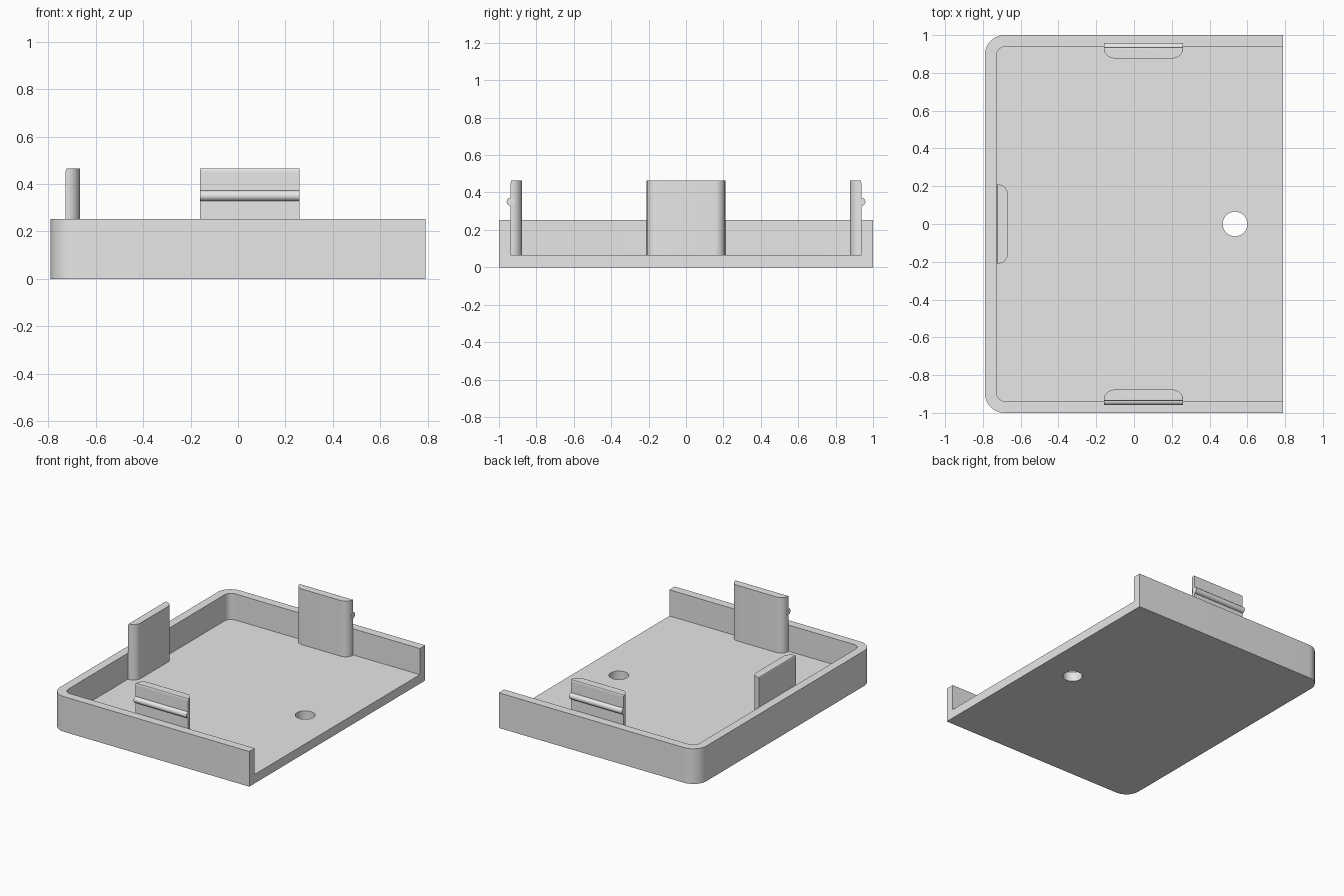
import bpy, bmesh
from math import cos, sin, pi, radians
from mathutils import Matrix

old = bpy.data.objects.get("Cube")
if old:
    bpy.data.objects.remove(old, do_unlink=True)

grey = bpy.data.materials.new("light_grey")
grey.use_nodes = True
grey.diffuse_color = (0.8, 0.8, 0.8, 1)
grey.node_tree.nodes["Principled BSDF"].inputs["Base Color"].default_value = (0.8, 0.8, 0.8, 1)

FLOOR, RIM, CLIP_TOP = 0.065, 0.253, 0.465
HALF_X, HALF_Y, WALL = 0.79, 1.0, 0.061
THICK = 0.06


def finish(bm, name):
    bmesh.ops.recalc_face_normals(bm, faces=bm.faces)
    mesh = bpy.data.meshes.new(name)
    bm.to_mesh(mesh)
    bm.free()
    ob = bpy.data.objects.new(name, mesh)
    bpy.context.collection.objects.link(ob)
    mesh.materials.append(grey)
    return ob


def activate(ob):
    bpy.ops.object.select_all(action='DESELECT')
    ob.select_set(True)
    bpy.context.view_layer.objects.active = ob


def tray_block(name, x0, x1, half_y, z0, z1, radius):
    """Slab whose two corners on the -x side are rounded."""
    outline = [(x1, -half_y), (x1, half_y)]
    for sign, start in ((1, pi / 2), (-1, pi)):
        for i in range(13):
            a = start + i / 12 * pi / 2
            outline.append((x0 + radius + radius * cos(a),
                            sign * (half_y - radius) + radius * sin(a)))
    bm = bmesh.new()
    face = bm.faces.new([bm.verts.new((x, y, z0)) for x, y in outline])
    top = bmesh.ops.extrude_face_region(bm, geom=[face])["geom"]
    verts = [g for g in top if isinstance(g, bmesh.types.BMVert)]
    bmesh.ops.translate(bm, verts=verts, vec=(0, 0, z1 - z0))
    return finish(bm, name)


def cut(ob, cutter):
    activate(ob)
    mod = ob.modifiers.new("cut", 'BOOLEAN')
    mod.operation = 'DIFFERENCE'
    mod.solver = 'EXACT'
    mod.object = cutter
    bpy.ops.object.modifier_apply(modifier=mod.name)
    bpy.data.objects.remove(cutter, do_unlink=True)


# Tray: rounded slab, hollowed and open on the +x side, with a floor hole
tray = tray_block("tray", -HALF_X, HALF_X, HALF_Y, 0, RIM, 0.105)
cut(tray, tray_block("cavity_cutter", -HALF_X + WALL, HALF_X + 0.2,
                     HALF_Y - WALL, FLOOR, RIM + 0.2, 0.05))
bm = bmesh.new()
bmesh.ops.create_cone(bm, cap_ends=True, segments=48, radius1=0.065, radius2=0.065,
                      depth=0.4, matrix=Matrix.Translation((0.535, 0, 0)))
cut(tray, finish(bm, "hole_cutter"))


def make_clip(name, place, bead):
    """Upright tab; its outer face lies on local y = 0, facing +y."""
    width, height = 0.42, CLIP_TOP - FLOOR + 0.005
    bm = bmesh.new()
    bmesh.ops.create_cube(bm, size=1)
    bmesh.ops.scale(bm, verts=bm.verts, vec=(width, THICK, height))
    bmesh.ops.translate(bm, verts=bm.verts, vec=(0, -THICK / 2, CLIP_TOP - height / 2))

    def edges_where(test):
        return [e for e in bm.edges if all(test(v.co) for v in e.verts)]

    # Rounded upright edges on the inner side
    inner = [e for e in edges_where(lambda c: c.y < -THICK / 2)
             if abs(e.verts[0].co.z - e.verts[1].co.z) > 0.1]
    bmesh.ops.bevel(bm, geom=inner, offset=0.055, segments=10, profile=0.5,
                    affect='EDGES')
    # Softened top edge on the outer side
    outer = edges_where(lambda c: c.y > -0.001 and c.z > CLIP_TOP - 0.001)
    bmesh.ops.bevel(bm, geom=outer, offset=0.016, segments=6, profile=0.5,
                    affect='EDGES')
    # Snap bead along the outer face
    if bead:
        bmesh.ops.create_cone(
            bm, cap_ends=True, segments=24, radius1=0.022, radius2=0.022, depth=width,
            matrix=Matrix.Translation((0, 0, 0.35)) @ Matrix.Rotation(pi / 2, 4, 'Y'))
    bmesh.ops.transform(bm, matrix=place, verts=bm.verts)
    return finish(bm, name)


def placed(x, y, angle):
    return Matrix.Translation((x, y, 0)) @ Matrix.Rotation(angle, 4, 'Z')


parts = [
    tray,
    make_clip("back_clip", placed(0.05, 0.937, 0), True),
    make_clip("front_clip", placed(0.05, -0.937, pi), True),
    make_clip("side_clip", placed(-0.727, 0, pi / 2), False),
]
for ob in parts:
    activate(ob)
    bpy.ops.object.shade_smooth_by_angle(angle=radians(30))
